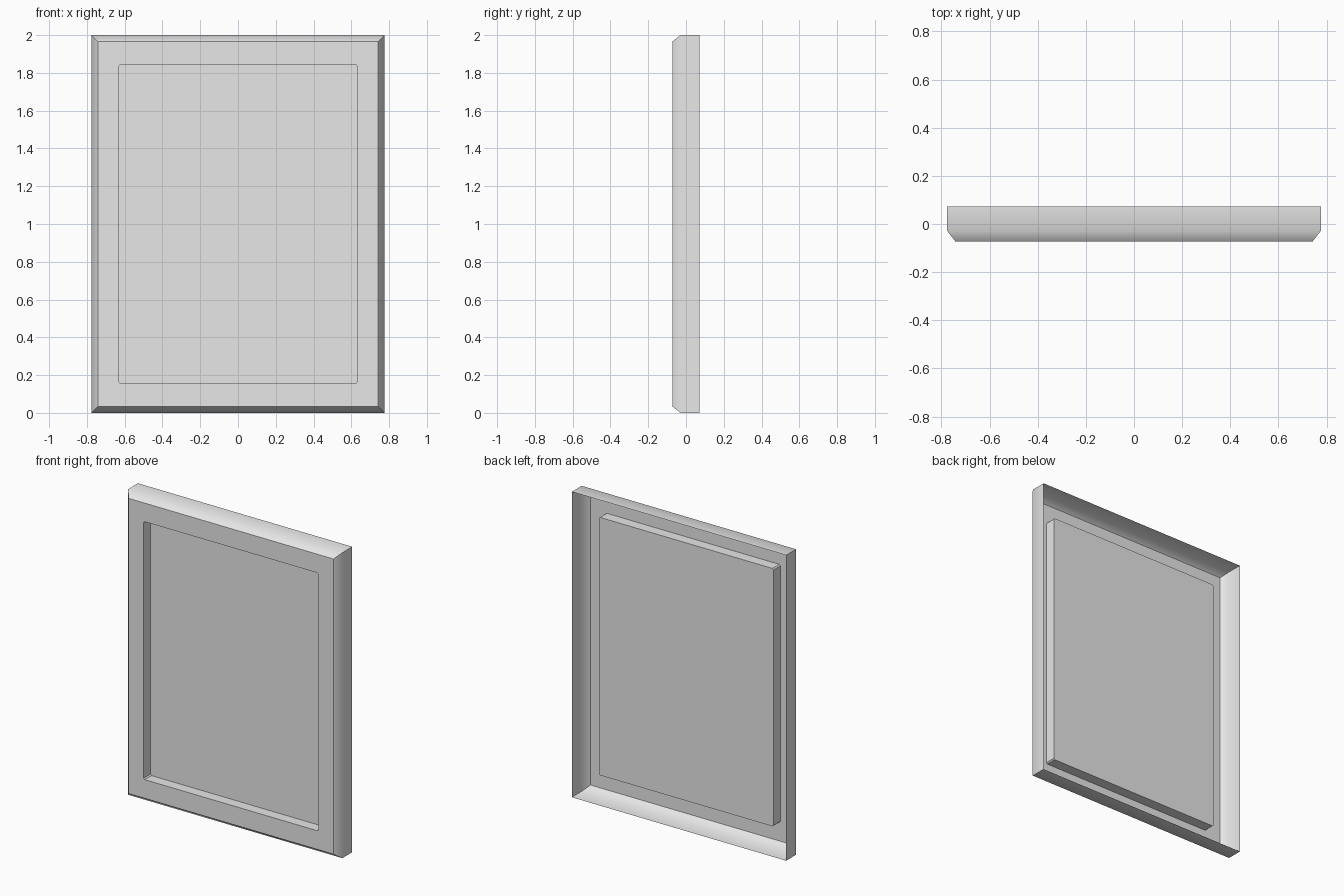
import bpy, bmesh, math

if "Cube" in bpy.data.objects:
    bpy.data.objects.remove(bpy.data.objects["Cube"])

MID_Z = 1.0
# Nested rectangles from the open back rim to the recessed floor: half width, half height, y
RINGS = [
    (0.776, 1.000, 0.0725),    # open back rim
    (0.776, 1.000, -0.029),    # end of the straight side walls
    (0.742, 0.966, -0.0725),   # front edge of the chamfer
    (0.632, 0.844, -0.0725),   # opening in the front frame
    (0.632, 0.844, -0.0025),   # recess floor
]

bm = bmesh.new()


def ring(hw, hh, y):
    corners = [(-1, -1), (1, -1), (1, 1), (-1, 1)]
    return [bm.verts.new((sx * hw, y, MID_Z + sz * hh)) for sx, sz in corners]


# Thin shell: side walls, chamfer, front frame and recess walls
loops = [ring(*r) for r in RINGS]
for a, b in zip(loops, loops[1:]):
    for i in range(4):
        j = (i + 1) % 4
        bm.faces.new((a[i], a[j], b[j], b[i]))

# Recessed panel
bm.faces.new(loops[-1])

# Slightly clipped corners of the recess
corner_edges = [bm.edges.get((p, q)) for p, q in zip(loops[-2], loops[-1])]
bmesh.ops.bevel(bm, geom=corner_edges, offset=0.008, segments=1,
                affect='EDGES', profile=0.5)
bm.normal_update()

mesh = bpy.data.meshes.new("panel_frame")
bm.to_mesh(mesh)
bm.free()

frame = bpy.data.objects.new("panel_frame", mesh)
bpy.context.collection.objects.link(frame)

grey = bpy.data.materials.new("light_grey")
grey.diffuse_color = (0.8, 0.8, 0.8, 1.0)
grey.use_nodes = True
grey.node_tree.nodes["Principled BSDF"].inputs["Base Color"].default_value = grey.diffuse_color
mesh.materials.append(grey)

# Soft shading between walls and chamfer, crisp edges elsewhere
bpy.context.view_layer.objects.active = frame
frame.select_set(True)
bpy.ops.object.shade_smooth_by_angle(angle=math.radians(42))
